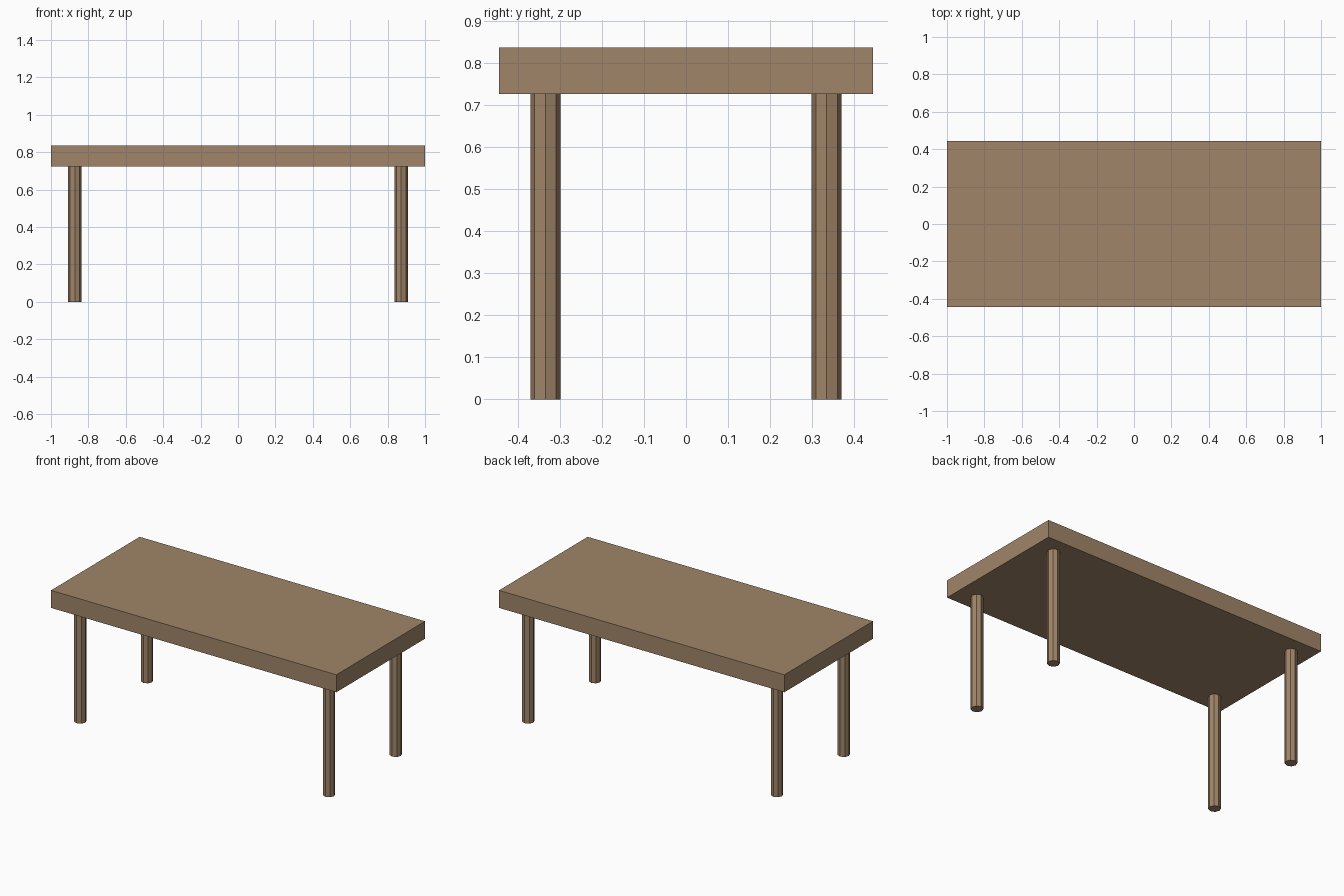
import bpy
from math import pi

if "Cube" in bpy.data.objects:
    bpy.data.objects.remove(bpy.data.objects["Cube"])

# Wood colour shared by all parts
wood = bpy.data.materials.new("brown wood")
wood.diffuse_color = (0.35, 0.235, 0.14, 1)
wood.use_nodes = True
wood.node_tree.nodes["Principled BSDF"].inputs["Base Color"].default_value = wood.diffuse_color

TOP_BOTTOM, TOP_HEIGHT = 0.725, 0.836


def finish(name):
    obj = bpy.context.object
    obj.name = name
    obj.data.materials.append(wood)
    return obj


# Table top slab
bpy.ops.mesh.primitive_cube_add(size=1, location=(0, 0, (TOP_BOTTOM + TOP_HEIGHT) / 2))
top = finish("table_top")
top.scale = (2, 0.888, TOP_HEIGHT - TOP_BOTTOM)

# Four eight-sided legs, corners pointing along the axes
for x, side in ((-0.872, "left"), (0.872, "right")):
    for y, end in ((-0.334, "front"), (0.334, "back")):
        bpy.ops.mesh.primitive_cylinder_add(
            vertices=8, radius=0.036, depth=TOP_BOTTOM,
            location=(x, y, TOP_BOTTOM / 2))
        finish(f"{end}_{side}_leg")
